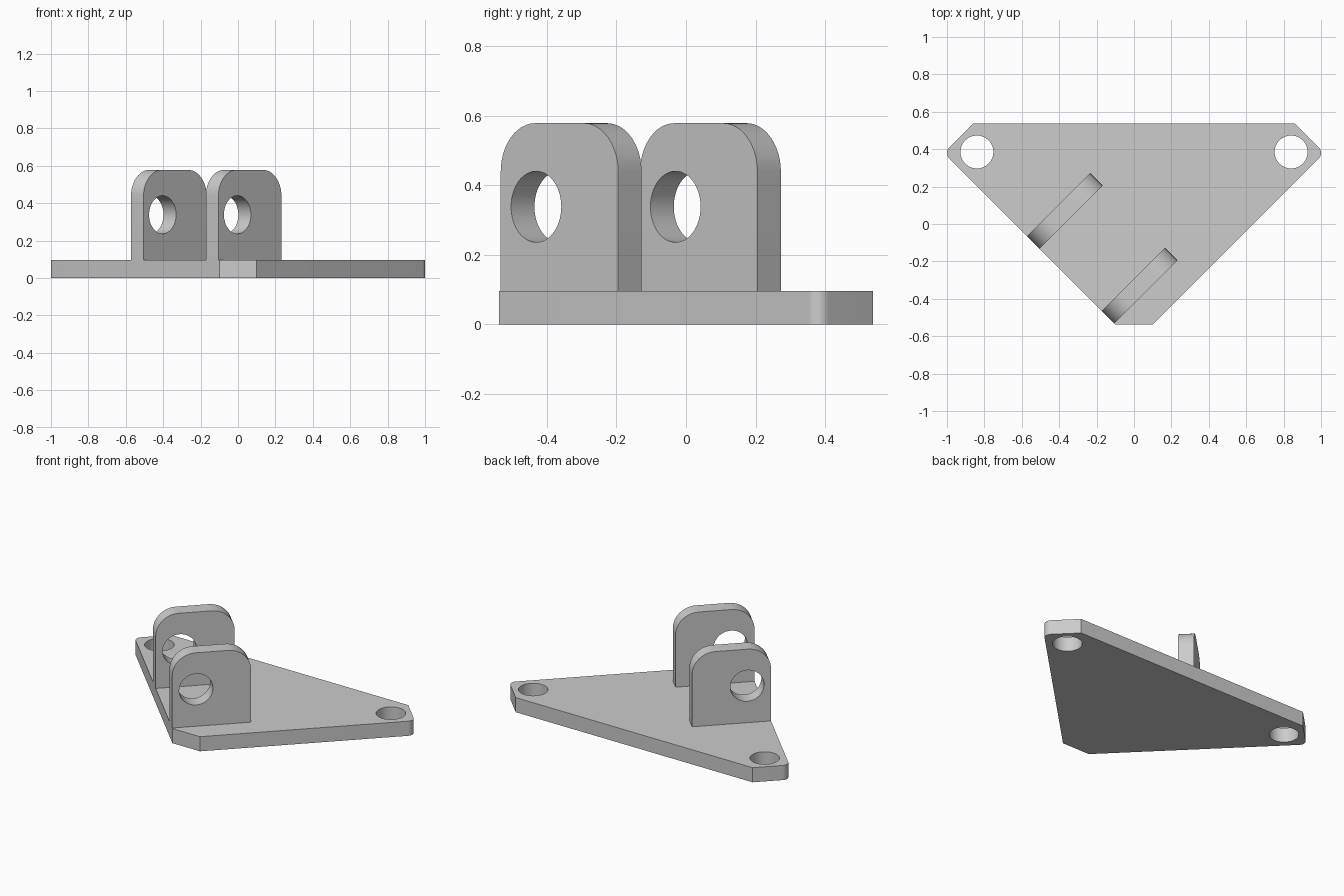
import bpy, bmesh, math
from mathutils import Vector, Matrix

if "Cube" in bpy.data.objects:
    bpy.data.objects.remove(bpy.data.objects["Cube"])

THICK = 0.096      # base plate thickness
ARC_STEPS = 12

grey = bpy.data.materials.new("light grey")
grey.use_nodes = True
colour = (0.604, 0.604, 0.604, 1)
grey.diffuse_color = colour
grey.node_tree.nodes["Principled BSDF"].inputs["Base Color"].default_value = colour


def rounded(corners):
    """Turn (x, y, radius) corners into an outline with filleted corners."""
    points = []
    for i, (x, y, r) in enumerate(corners):
        p = Vector((x, y, 0))
        if r == 0:
            points.append(p)
            continue
        before = Vector((*corners[i - 1][:2], 0))
        after = Vector((*corners[(i + 1) % len(corners)][:2], 0))
        d1, d2 = (before - p).normalized(), (after - p).normalized()
        half = d1.angle(d2) / 2
        centre = p + (d1 + d2).normalized() * r / math.sin(half)
        reach = r / math.tan(half)
        start = (p + d1 * reach - centre).normalized()
        end = (p + d2 * reach - centre).normalized()
        points += [centre + start.slerp(end, k / ARC_STEPS) * r
                   for k in range(ARC_STEPS + 1)]
    return points


def solid(name, outline, depth, holes, matrix):
    """Extrude an outline, drill round holes (x, y, radius) and place the part."""
    def make(label, bm):
        bmesh.ops.recalc_face_normals(bm, faces=bm.faces)
        mesh = bpy.data.meshes.new(label)
        bm.to_mesh(mesh)
        bm.free()
        obj = bpy.data.objects.new(label, mesh)
        bpy.context.collection.objects.link(obj)
        obj.data.materials.append(grey)
        return obj

    bm = bmesh.new()
    face = bm.faces.new([bm.verts.new(p) for p in outline])
    side = bmesh.ops.extrude_face_region(bm, geom=[face])["geom"]
    bmesh.ops.translate(bm, vec=(0, 0, depth),
                        verts=[v for v in side if isinstance(v, bmesh.types.BMVert)])
    part = make(name, bm)

    bm = bmesh.new()
    for x, y, r in holes:
        bmesh.ops.create_cone(bm, cap_ends=True, segments=48, radius1=r, radius2=r,
                              depth=depth * 3, matrix=Matrix.Translation((x, y, depth / 2)))
    drill = make(name + "_drill", bm)
    drill.hide_render = True

    cut = part.modifiers.new("holes", "BOOLEAN")
    cut.object, cut.operation, cut.solver = drill, "DIFFERENCE", "EXACT"
    bpy.ops.object.select_all(action="DESELECT")
    part.select_set(True)
    bpy.context.view_layer.objects.active = part
    bpy.ops.object.modifier_apply(modifier=cut.name)
    bpy.data.objects.remove(drill)
    part.data.transform(matrix)
    bpy.ops.object.shade_smooth_by_angle(angle=math.radians(30))


# Base plate: clipped triangle with a mounting hole at each wing tip
right_half = [(0.1, -0.537, 0), (1.017, 0.38, 0.041), (0.86, 0.537, 0)]
left_half = [(-x, y, r) for x, y, r in reversed(right_half)]
solid("base_plate", rounded(right_half + left_half), THICK,
      [(s * 0.84, 0.385, 0.088) for s in (-1, 1)], Matrix.Identity(4))

# Two upright lugs, standing square to the diagonal edge on the -x side
LENGTH, HEIGHT, LUG_THICK, CORNER = 0.477, 0.578, 0.095, 0.14
lug = rounded([(0, THICK, 0), (LENGTH, THICK, 0),
               (LENGTH, HEIGHT, CORNER), (0, HEIGHT, CORNER)])
stand_up = Matrix.Rotation(math.pi / 2, 4, "X")
turn = Matrix.Rotation(math.pi / 4, 4, "Z")
for name, x, y in (("front_lug", -0.105, -0.532), ("rear_lug", -0.505, -0.132)):
    place = (Matrix.Translation((x, y, 0)) @ turn
             @ Matrix.Translation((0, LUG_THICK, 0)) @ stand_up)
    solid(name, lug, LUG_THICK, [(0.144, 0.338, 0.102)], place)
